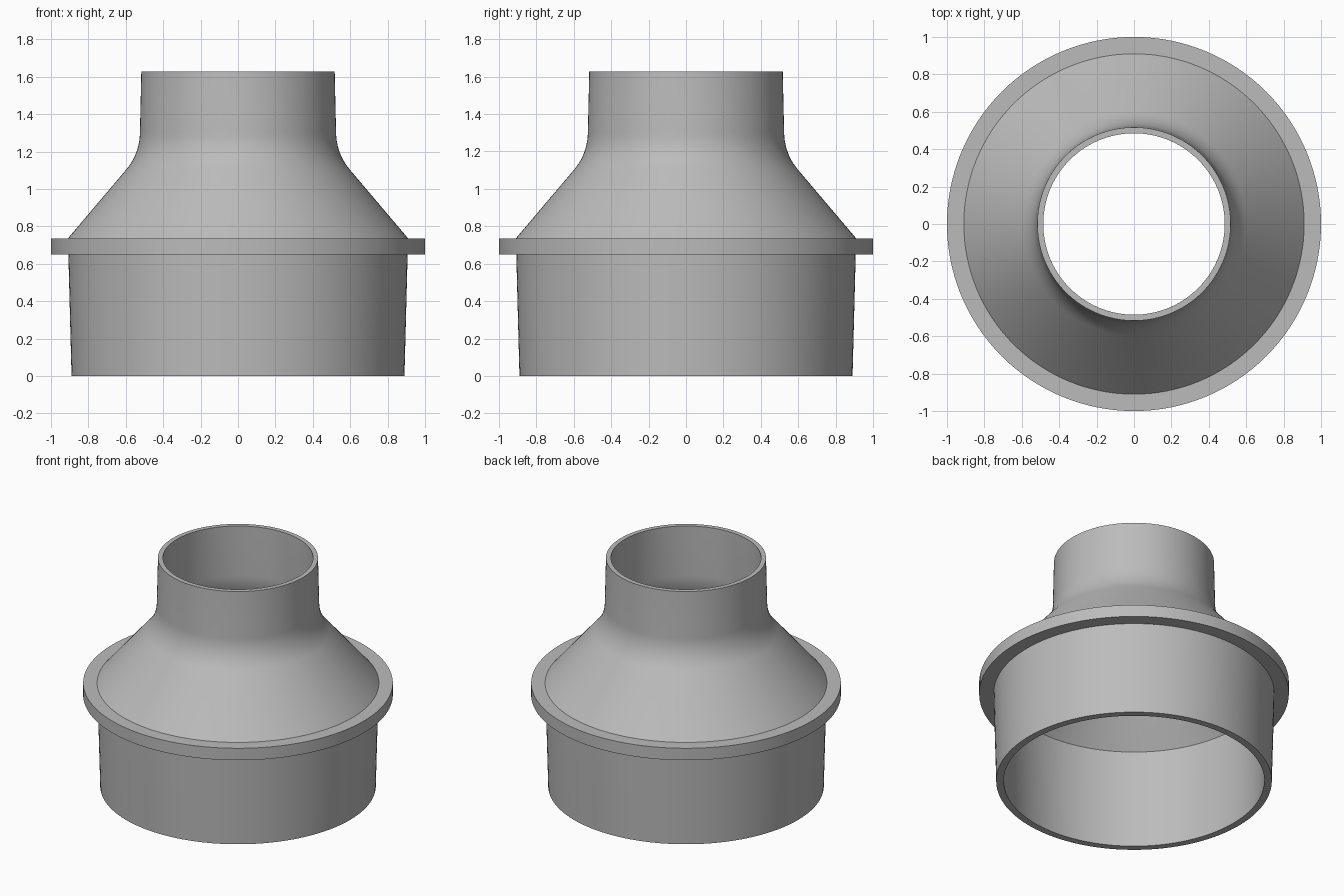
import bpy, bmesh, math
from mathutils import Vector

cube = bpy.data.objects.get("Cube")
if cube:
    bpy.data.objects.remove(cube, do_unlink=True)

SEGMENTS = 128

grey = bpy.data.materials.new("pipe grey")
grey.use_nodes = True
colour = (0.5, 0.5, 0.5, 1)
grey.diffuse_color = colour
grey.node_tree.nodes["Principled BSDF"].inputs["Base Color"].default_value = colour


def fillet(before, corner, after, radius, steps=10):
    """Arc points that round the corner between two straight profile runs."""
    b, c, a = Vector(before), Vector(corner), Vector(after)
    u, v = (b - c).normalized(), (a - c).normalized()
    half = u.angle(v) / 2
    centre = c + (u + v).normalized() * radius / math.sin(half)
    start = c + u * radius / math.tan(half) - centre
    end = c + v * radius / math.tan(half) - centre
    sweep = start.angle(end)
    return [tuple(centre + (start * math.sin(sweep * (1 - i / steps))
                            + end * math.sin(sweep * i / steps)) / math.sin(sweep))
            for i in range(steps + 1)]


def lathe(name, profile):
    """Revolve a closed (radius, height) profile about z."""
    bm = bmesh.new()
    verts = [bm.verts.new((r, 0, z)) for r, z in profile]
    edges = [bm.edges.new((verts[i - 1], verts[i])) for i in range(len(verts))]
    bmesh.ops.spin(bm, geom=verts + edges, cent=(0, 0, 0), axis=(0, 0, 1),
                   angle=math.tau, steps=SEGMENTS, use_merge=True)
    bmesh.ops.remove_doubles(bm, verts=bm.verts[:], dist=1e-5)
    bmesh.ops.recalc_face_normals(bm, faces=bm.faces[:])
    mesh = bpy.data.meshes.new(name)
    bm.to_mesh(mesh)
    bm.free()
    mesh.materials.append(grey)
    obj = bpy.data.objects.new(name, mesh)
    bpy.context.collection.objects.link(obj)
    bpy.ops.object.select_all(action="DESELECT")
    obj.select_set(True)
    bpy.context.view_layer.objects.active = obj
    bpy.ops.object.shade_smooth_by_angle(angle=math.radians(25))
    return obj


# Outside: large socket, stop flange, cone and small spigot
flange_top, spigot_top = (0.91, 0.735), (0.517, 1.627)
outside = [(0.89, 0), (0.907, 0.65), (1, 0.65), (1, 0.735), flange_top]
outside += fillet(flange_top, (0.527, 1.187), spigot_top, 0.31)
outside.append(spigot_top)

# Inside: hollow bore following the outer wall
bore_top, bore_shoulder = (0.485, 1.627), (0.857, 0.71)
inside = [bore_top]
inside += fillet(bore_top, (0.49, 1.15), bore_shoulder, 0.34)
inside += [bore_shoulder, (0.842, 0)]

lathe("pipe_reducer", outside + inside)
